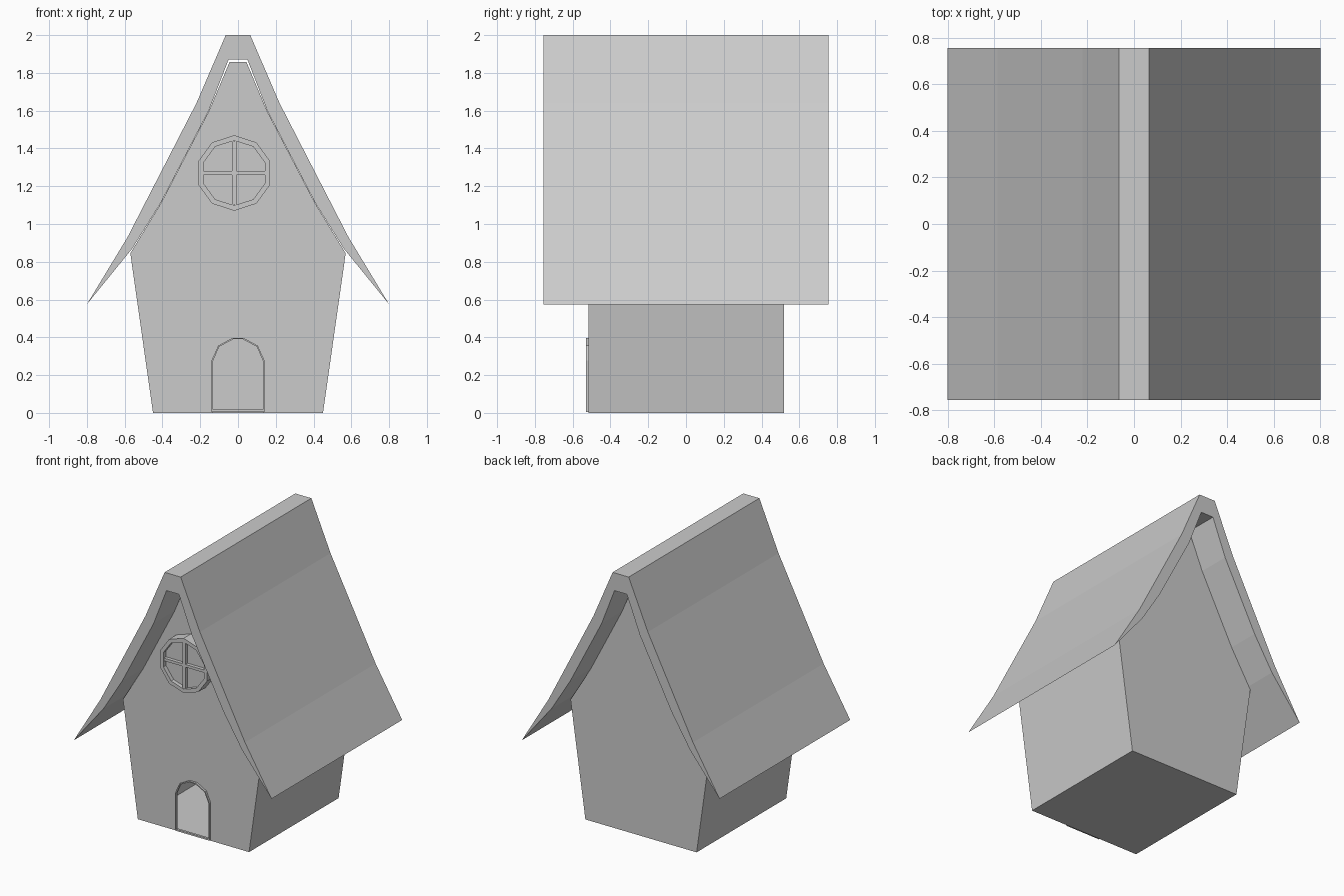
import bpy, bmesh, math

if "Cube" in bpy.data.objects:
    bpy.data.objects.remove(bpy.data.objects["Cube"])


def finish(name, bm):
    bmesh.ops.recalc_face_normals(bm, faces=bm.faces)
    mesh = bpy.data.meshes.new(name)
    bm.to_mesh(mesh)
    bm.free()
    ob = bpy.data.objects.new(name, mesh)
    bpy.context.collection.objects.link(ob)
    return ob


def mirror(half):
    """Right-hand profile (top to bottom) -> full open profile, left to right."""
    return [(-x, z) for x, z in reversed(half)] + half


def loop(bm, pts, y):
    return [bm.verts.new((x, y, z)) for x, z in pts]


def bridge(bm, a, b):
    n = len(a)
    for i in range(n):
        j = (i + 1) % n
        bm.faces.new((a[i], a[j], b[j], b[i]))


def prism(name, pts, y0, y1):
    bm = bmesh.new()
    a, b = loop(bm, pts, y0), loop(bm, pts, y1)
    bridge(bm, a, b)
    bm.faces.new(a)
    bm.faces.new(b)
    return finish(name, bm)


def frame(name, outer, inner, y0, y1):
    bm = bmesh.new()
    rings = [loop(bm, outer, y0), loop(bm, inner, y0),
             loop(bm, inner, y1), loop(bm, outer, y1)]
    for i in range(4):
        bridge(bm, rings[i], rings[(i + 1) % 4])
    return finish(name, bm)


def circle(cx, cz, r, n=10):
    return [(cx + r * math.sin(2 * math.pi * i / n),
             cz + r * math.cos(2 * math.pi * i / n)) for i in range(n)]


# Hollow house shell with an open doorway cut into the front
FRONT, BACK = -0.515, 0.52
wall = mirror([(0.045, 1.857), (0.153, 1.6), (0.408, 1.11), (0.57, 0.845), (0.45, 0)])
door_in = mirror([(0.025, 0.39), (0.1, 0.35), (0.132, 0.275), (0.132, 0.0)])
bm = bmesh.new()
f, b = loop(bm, wall, FRONT), loop(bm, wall, BACK)
bridge(bm, f, b)
bm.faces.new(b)
bm.faces.new(f + list(reversed(loop(bm, door_in, FRONT))))
finish("house_body", bm)

# Thin door surround
sill_in = door_in[1:-1]
sill_in = [(-0.132, 0.018)] + sill_in + [(0.132, 0.018)]
door_out = mirror([(0.03, 0.397), (0.105, 0.356), (0.14, 0.278), (0.14, 0.006)])
frame("door_frame", door_out, sill_in, -0.53, FRONT + 0.002)

# Flared roof with a flat ridge and sharp eaves
outer = mirror([(0.065, 2.0), (0.22, 1.64), (0.585, 0.93), (0.8, 0.575)])
inner = mirror([(0.05, 1.87), (0.155, 1.6), (0.41, 1.11), (0.56, 0.87)])
prism("roof", outer + inner[::-1], -0.755, 0.755)

# Round window: rim, glass and crossbars
CX, CZ = -0.02, 1.27
frame("window_rim", circle(CX, CZ, 0.2), circle(CX, CZ, 0.172), -0.60, FRONT)
prism("window_glass", circle(CX, CZ, 0.174), -0.57, -0.56)
for name, w, h in (("window_bar_upright", 0.012, 0.17), ("window_bar_cross", 0.165, 0.01)):
    prism(name, [(CX - w, CZ - h), (CX + w, CZ - h), (CX + w, CZ + h), (CX - w, CZ + h)],
          -0.595, -0.565)
